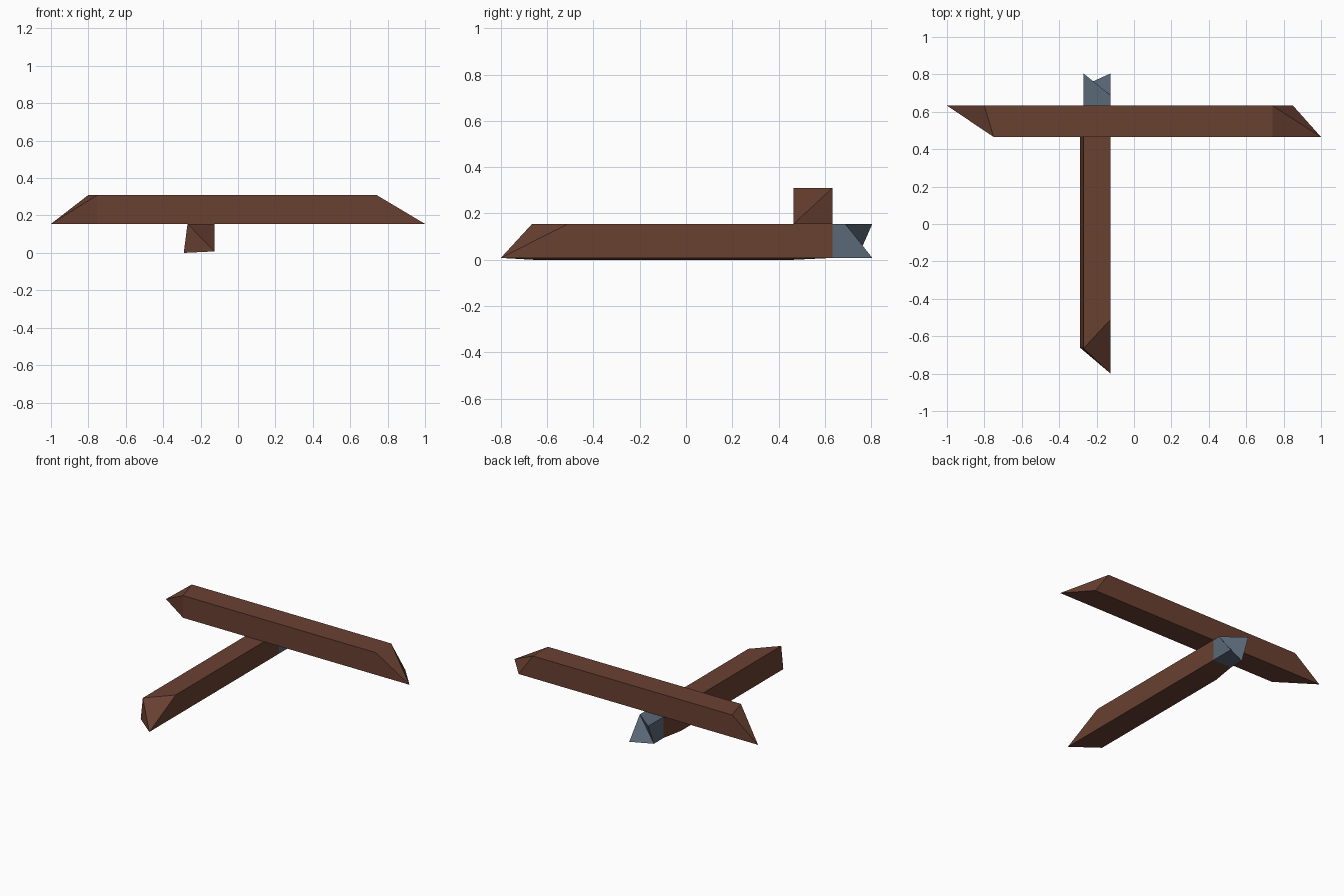
import bpy, bmesh

if "Cube" in bpy.data.objects:
    bpy.data.objects.remove(bpy.data.objects["Cube"])


def material(name, srgb):
    m = bpy.data.materials.new(name)
    lin = [((c / 255 + 0.055) / 1.055) ** 2.4 for c in srgb]
    m.diffuse_color = (*lin, 1)
    m.use_nodes = True
    m.node_tree.nodes["Principled BSDF"].inputs["Base Color"].default_value = m.diffuse_color
    return m


def plank(name, rings, mat, start_cut, end_cut):
    """Loft four-cornered rings; each cap is split along the diagonal from corner 0 or 1."""
    bm = bmesh.new()
    vs = [[bm.verts.new(p) for p in ring] for ring in rings]
    for a, b in zip(vs, vs[1:]):
        for i in range(4):
            j = (i + 1) % 4
            bm.faces.new((a[i], a[j], b[j], b[i]))
    for ring, d in ((vs[0], start_cut), (vs[-1], end_cut)):
        c = ring[d:] + ring[:d]
        bm.faces.new((c[0], c[1], c[2]))
        bm.faces.new((c[0], c[2], c[3]))
    bmesh.ops.recalc_face_normals(bm, faces=bm.faces)
    me = bpy.data.meshes.new(name)
    bm.to_mesh(me)
    bm.free()
    me.materials.append(mat)
    ob = bpy.data.objects.new(name, me)
    bpy.context.collection.objects.link(ob)
    return ob


def across(xs):
    # upper plank ring: bottom front, bottom back, top back, top front
    yz = ((0.465, 0.155), (0.633, 0.155), (0.633, 0.31), (0.465, 0.31))
    return [(x, y, z) for x, (y, z) in zip(xs, yz)]


def along(ys, foot=(-0.27, 0.008)):
    # lower plank ring: bottom left, bottom right, top right, top left
    xz = (foot, (-0.125, 0.008), (-0.125, 0.155), (-0.27, 0.155))
    return [(x, y, z) for y, (x, z) in zip(ys, xz)]


brown = material("brown wood", (106, 65, 50))
steel = material("blue grey", (91, 104, 120))

# Upper plank with splintered ends
plank("upper_plank", [across((-0.75, -1, -0.80, -0.75)),
                      across((1, 0.85, 0.74, 0.74))], brown, 1, 0)

# Lower plank, its left foot flared until it passes under the upper one
flare = (-0.29, 0.0)
plank("lower_plank", [along((-0.66, -0.80, -0.51, -0.665), flare),
                      along((0.465,) * 4, flare),
                      along((0.633,) * 4)], brown, 1, 0)

# Grey broken tip at the back of the lower plank
plank("plank_tip", [along((0.633,) * 4),
                    along((0.74, 0.805, 0.688, 0.805))], steel, 0, 0)
